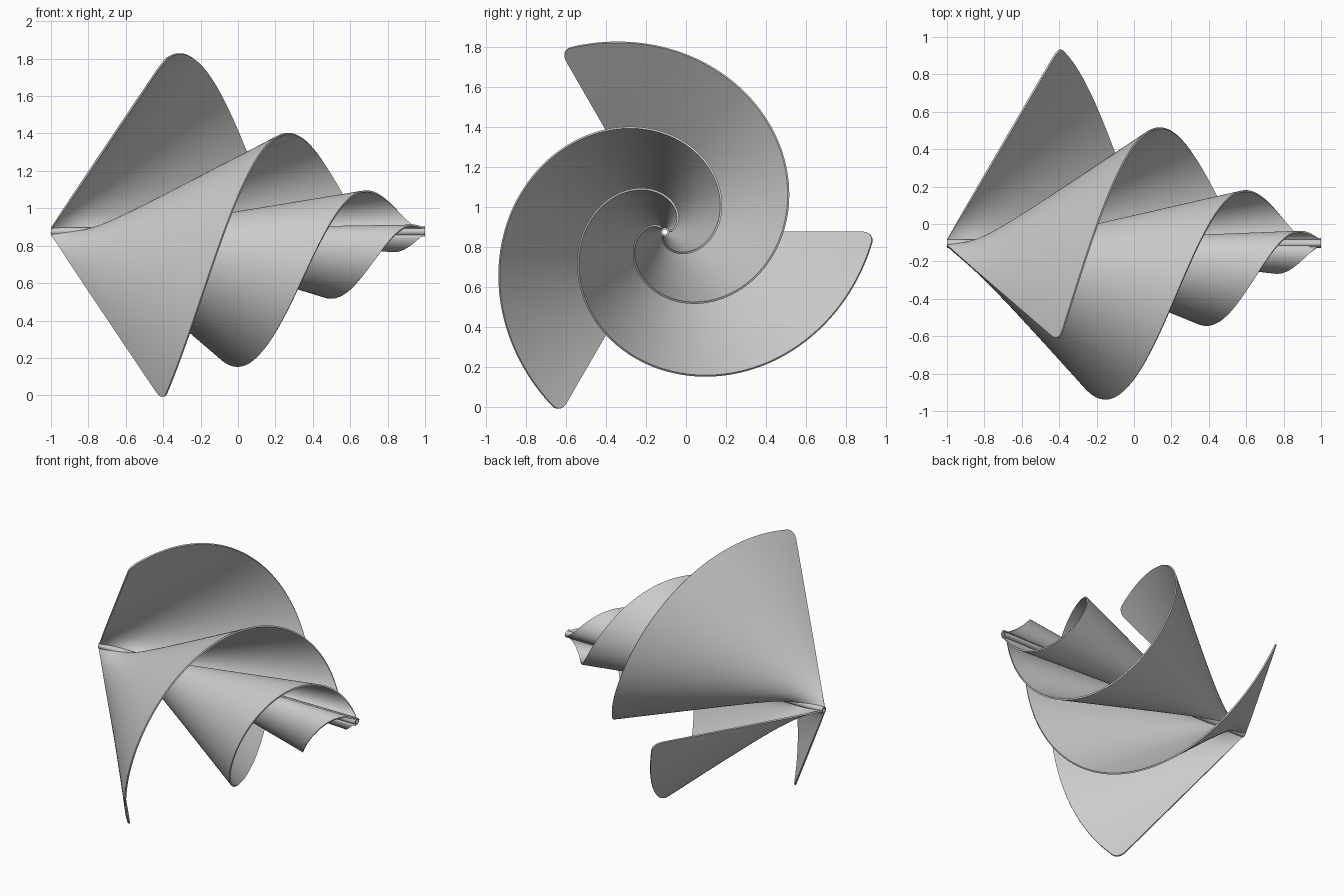
import bpy, bmesh, math

if "Cube" in bpy.data.objects:
    bpy.data.objects.remove(bpy.data.objects["Cube"], do_unlink=True)

CENTRE_Y, CENTRE_Z = -0.105, 0.876
HUB_R, BORE_R = 0.022, 0.013
TURN = 2 * math.pi
STEPS, RIBS = 150, 20

grey = bpy.data.materials.new("light_grey")
grey.use_nodes = True
colour = (0.6, 0.6, 0.6, 1)
grey.diffuse_color = colour
grey.node_tree.nodes["Principled BSDF"].inputs["Base Color"].default_value = colour


def finish(name, bm, thickness=0):
    """Turn a bmesh into a smooth shaded object, thickened if asked."""
    mesh = bpy.data.meshes.new(name)
    bm.to_mesh(mesh)
    bm.free()
    mesh.materials.append(grey)
    obj = bpy.data.objects.new(name, mesh)
    obj.location = (0, CENTRE_Y, CENTRE_Z)
    bpy.context.collection.objects.link(obj)
    bpy.ops.object.select_all(action="DESELECT")
    obj.select_set(True)
    bpy.context.view_layer.objects.active = obj
    if thickness:
        mod = obj.modifiers.new("thickness", "SOLIDIFY")
        mod.thickness = thickness
        mod.offset = 0
        bpy.ops.object.modifier_apply(modifier=mod.name)
    bpy.ops.object.shade_smooth_by_angle(angle=math.radians(35))
    return obj


def grid_faces(bm, rows, closed=False):
    pairs = list(zip(rows, rows[1:]))
    if closed:
        pairs.append((rows[-1], rows[0]))
    for a, b in pairs:
        for i in range(len(a) - 1):
            bm.faces.new((a[i], a[i + 1], b[i + 1], b[i]))


def rim(s):
    """Axial position and radius of the outer edge after a part s of one turn."""
    t = 1 - s
    x = -0.4 + 2.08 * s - 0.68 * s * s
    r = 0.015 + 0.54 * t + 0.48 * t * t + 0.014 * t ** 8
    return x, max(r, 0.026)


def blade(name, start):
    """Straight ribs run from the hub to a shrinking spiral edge."""
    bm = bmesh.new()
    rows = []
    corner = 0.055
    for i in range(STEPS + 1):
        s = (i / STEPS) ** 1.5
        x_out, r_out = rim(s)
        x_in, r_in = -1 + 0.44 * (x_out + 0.4), 0.019
        # round off the free corner
        gap = max(corner - s * TURN * r_out, 0)
        cut = corner - math.sqrt(corner ** 2 - gap ** 2)
        reach = 1 - cut / r_out
        angle = start - s * TURN
        row = []
        for j in range(RIBS + 1):
            u = reach * j / RIBS
            r = r_in + (r_out - r_in) * u
            row.append(bm.verts.new((x_in + (x_out - x_in) * u,
                                     r * math.cos(angle), r * math.sin(angle))))
        rows.append(row)
    grid_faces(bm, rows)
    return finish(name, bm, 0.01)


# Three equal blades around the shaft
for k in range(3):
    blade(f"spiral_blade_{k + 1}", k * TURN / 3)

# Hollow shaft
bm = bmesh.new()
profile = [(-1, BORE_R), (-1, HUB_R), (1, HUB_R), (1, BORE_R), (-1, BORE_R)]
rings = []
for k in range(32):
    a = k * TURN / 32
    rings.append([bm.verts.new((x, r * math.cos(a), r * math.sin(a))) for x, r in profile])
grid_faces(bm, rings, closed=True)
bmesh.ops.remove_doubles(bm, verts=bm.verts, dist=1e-5)
bmesh.ops.recalc_face_normals(bm, faces=bm.faces)
finish("hollow_shaft", bm)
